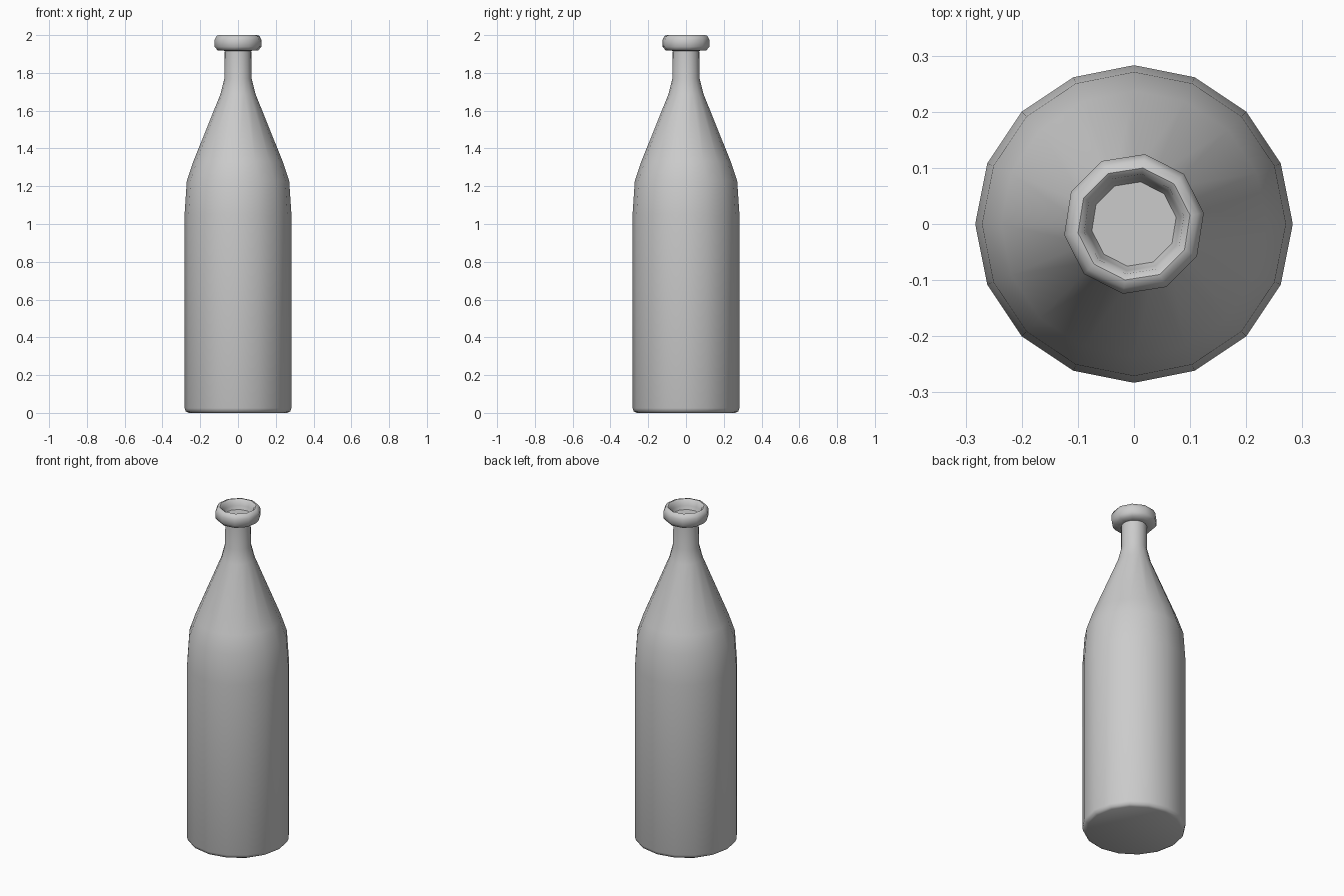
import bpy, bmesh, math

if "Cube" in bpy.data.objects:
    bpy.data.objects.remove(bpy.data.objects["Cube"])


def lathe(name, profile, sides, phase=0.0, cap_start=False, cap_end=False):
    """Revolve (radius, height) points around z with a given side count."""
    bm = bmesh.new()
    rings = []
    for r, z in profile:
        rings.append([bm.verts.new((r * math.cos(phase + math.tau * i / sides),
                                    r * math.sin(phase + math.tau * i / sides), z))
                      for i in range(sides)])
    for a, b in zip(rings, rings[1:]):
        for i in range(sides):
            j = (i + 1) % sides
            bm.faces.new((a[i], a[j], b[j], b[i]))
    if cap_start:
        bm.faces.new(rings[0][::-1])
    if cap_end:
        bm.faces.new(rings[-1])
    mesh = bpy.data.meshes.new(name)
    bm.to_mesh(mesh)
    bm.free()
    obj = bpy.data.objects.new(name, mesh)
    bpy.context.collection.objects.link(obj)
    bpy.ops.object.select_all(action='DESELECT')
    obj.select_set(True)
    bpy.context.view_layer.objects.active = obj
    bpy.ops.object.shade_smooth_by_angle(angle=math.radians(50))
    return obj


# Bottle body: base, straight wall, sloping shoulder and narrow neck
lathe("bottle_body", [
    (0.262, 0.0), (0.277, 0.008), (0.283, 0.025), (0.283, 1.05),
    (0.271, 1.23), (0.237, 1.33), (0.092, 1.69), (0.072, 1.77), (0.07, 1.925),
], 16, cap_start=True)

# Rolled lip, with the inside of the mouth running down into the neck
lathe("bottle_lip", [
    (0.068, 1.917), (0.108, 1.918), (0.125, 1.938), (0.126, 1.975),
    (0.115, 1.996), (0.101, 2.0), (0.09, 1.992), (0.084, 1.965), (0.076, 1.945),
], 10, phase=math.radians(9), cap_end=True)
